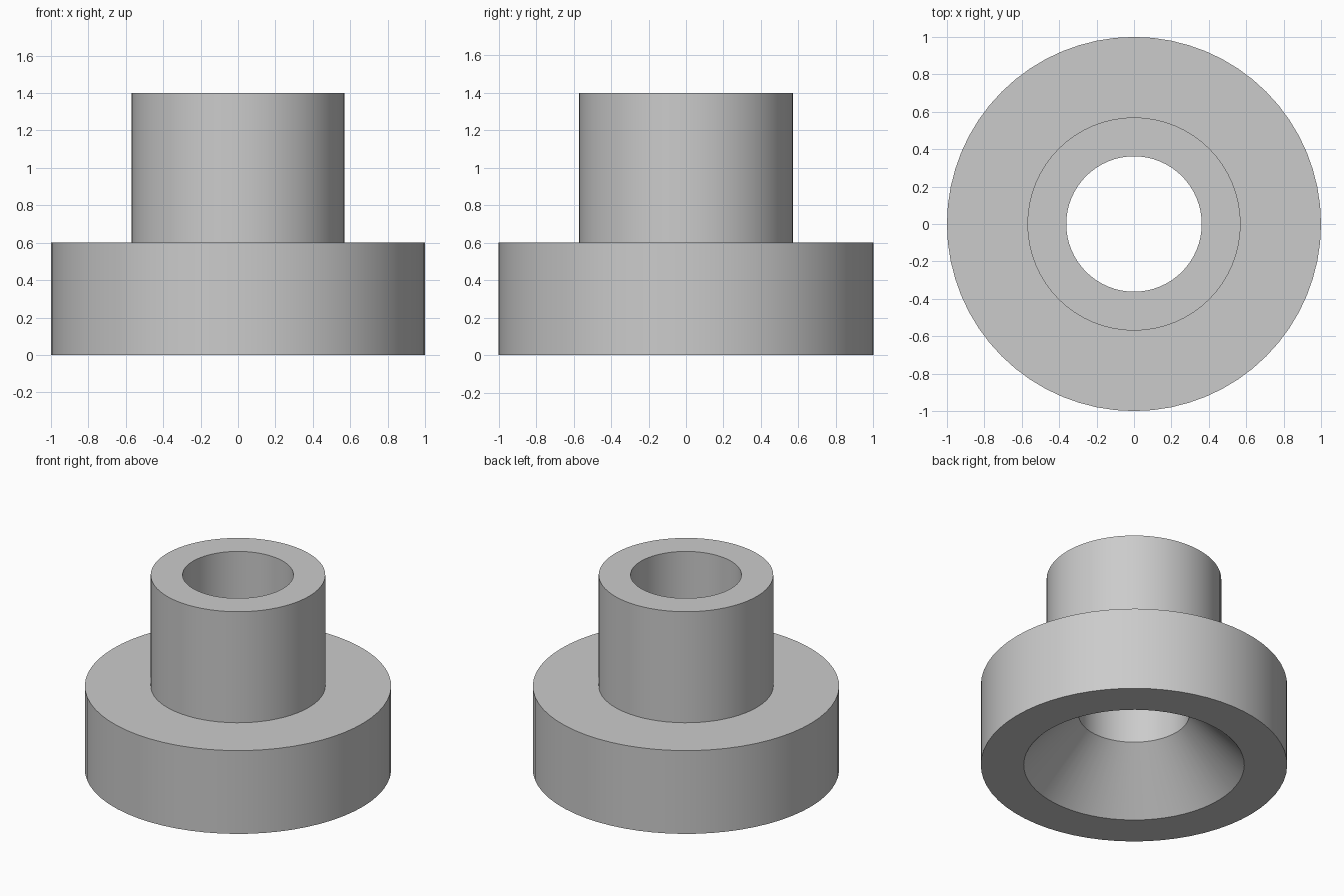
import bpy
import bmesh
import math

cube = bpy.data.objects.get("Cube")
if cube:
    bpy.data.objects.remove(cube, do_unlink=True)

SEGMENTS = 64
BASE_RADIUS, BASE_HEIGHT = 1.0, 0.6
NECK_RADIUS, TOTAL_HEIGHT = 0.57, 1.4
BORE_RADIUS = 0.362
FLARE_RADIUS, FLARE_HEIGHT = 0.72, 0.38

# Plain grey material
grey = bpy.data.materials.new("plain grey")
grey.use_nodes = True
colour = (0.6, 0.6, 0.6, 1)
grey.diffuse_color = colour
grey.node_tree.nodes["Principled BSDF"].inputs["Base Color"].default_value = colour

# Closed wall section: outside up, over the rim, down the bore, out the flare
section = [
    (BASE_RADIUS, 0),
    (BASE_RADIUS, BASE_HEIGHT),
    (NECK_RADIUS, BASE_HEIGHT),
    (NECK_RADIUS, TOTAL_HEIGHT),
    (BORE_RADIUS, TOTAL_HEIGHT),
    (BORE_RADIUS, FLARE_HEIGHT),
    (FLARE_RADIUS, 0),
]

# Turn the section around the vertical axis
bm = bmesh.new()
verts = [bm.verts.new((r, 0, z)) for r, z in section]
edges = [bm.edges.new((a, b)) for a, b in zip(verts, verts[1:] + verts[:1])]
bmesh.ops.spin(bm, geom=verts + edges, cent=(0, 0, 0), axis=(0, 0, 1),
               angle=math.tau, steps=SEGMENTS, use_merge=True)
bmesh.ops.remove_doubles(bm, verts=bm.verts, dist=0.0001)
bmesh.ops.recalc_face_normals(bm, faces=bm.faces)
mesh = bpy.data.meshes.new("flanged_bushing")
bm.to_mesh(mesh)
bm.free()
mesh.materials.append(grey)

bushing = bpy.data.objects.new("flanged_bushing", mesh)
bpy.context.collection.objects.link(bushing)

# Smooth walls with crisp rims
bpy.ops.object.select_all(action="DESELECT")
bushing.select_set(True)
bpy.context.view_layer.objects.active = bushing
bpy.ops.object.shade_smooth_by_angle(angle=math.radians(30))
